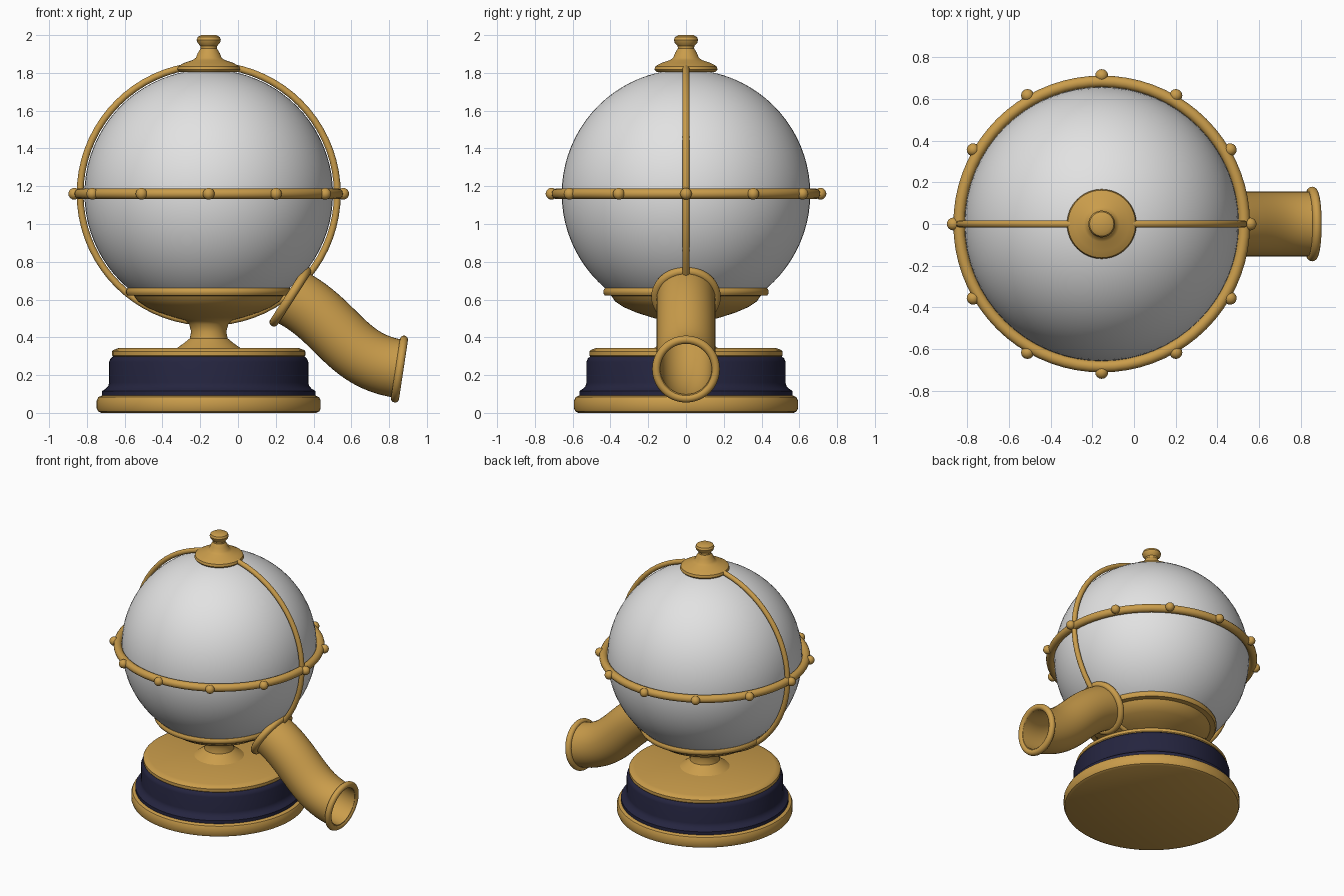
import bpy, bmesh, math
from mathutils import Vector

if "Cube" in bpy.data.objects:
    bpy.data.objects.remove(bpy.data.objects["Cube"])

CX, CZ = -0.155, 1.16   # globe centre


def material(name, rgb):
    m = bpy.data.materials.new(name)
    m.diffuse_color = (*rgb, 1)
    m.use_nodes = True
    m.node_tree.nodes["Principled BSDF"].inputs["Base Color"].default_value = m.diffuse_color
    return m


GOLD = material("gold", (0.59, 0.335, 0.07))
NAVY = material("navy", (0.018, 0.018, 0.05))
WHITE = material("white", (0.76, 0.76, 0.76))


def finish(ob, name, mat, angle=35):
    ob.name = name
    ob.data.materials.clear()
    ob.data.materials.append(mat)
    bpy.ops.object.select_all(action='DESELECT')
    ob.select_set(True)
    bpy.context.view_layer.objects.active = ob
    bpy.ops.object.shade_smooth_by_angle(angle=math.radians(angle))
    return ob


def skin(name, rings, mat, close=False):
    """Bridge rings of points into one surface; single points become poles."""
    bm = bmesh.new()
    vr = [[bm.verts.new(p) for p in r] for r in rings]
    pairs = list(zip(vr, vr[1:])) + ([(vr[-1], vr[0])] if close else [])
    for a, b in pairs:
        n = max(len(a), len(b))
        for i in range(n):
            j = (i + 1) % n
            quad = [a[i % len(a)], a[j % len(a)], b[j % len(b)], b[i % len(b)]]
            bm.faces.new(list(dict.fromkeys(quad)))
    bmesh.ops.recalc_face_normals(bm, faces=bm.faces[:])
    me = bpy.data.meshes.new(name)
    bm.to_mesh(me)
    bm.free()
    ob = bpy.data.objects.new(name, me)
    bpy.context.collection.objects.link(ob)
    return finish(ob, name, mat)


def lathe(name, profile, mat, n=64):
    rings = []
    for r, z in profile:
        if r == 0:
            rings.append([(CX, 0, z)])
        else:
            rings.append([(CX + r * math.cos(2 * math.pi * i / n),
                           r * math.sin(2 * math.pi * i / n), z) for i in range(n)])
    return skin(name, rings, mat)


def torus(name, loc, rot, major, minor, mat):
    bpy.ops.mesh.primitive_torus_add(location=loc, rotation=rot, major_radius=major,
                                     minor_radius=minor, major_segments=72, minor_segments=14)
    return finish(bpy.context.object, name, mat, 60)


def ball(name, loc, r, mat, seg=64, rings=40):
    bpy.ops.mesh.primitive_uv_sphere_add(location=loc, radius=r, segments=seg, ring_count=rings)
    return finish(bpy.context.object, name, mat, 60)


# Globe with equator band, meridian hoop and studs
ball("globe", (CX, 0, CZ), 0.658, WHITE)
torus("equator_band", (CX, 0, CZ), (0, 0, 0), 0.684, 0.028, GOLD)
torus("meridian_hoop", (CX, 0, CZ), (math.pi / 2, 0, 0), 0.681, 0.018, GOLD)
for k in range(12):
    a = k * math.pi / 6
    ball("band_stud", (CX + 0.712 * math.cos(a), 0.712 * math.sin(a), CZ), 0.031, GOLD, 16, 10)

# Cap and finial
lathe("finial", [(0, 1.805), (0.155, 1.805), (0.167, 1.818), (0.162, 1.835), (0.13, 1.853),
                 (0.085, 1.868), (0.068, 1.88), (0.058, 1.905), (0.043, 1.93), (0.044, 1.942),
                 (0.06, 1.96), (0.064, 1.975), (0.058, 1.99), (0.04, 2.0), (0, 2.0)], GOLD)

# Cup, stem and foot under the globe
lathe("cup_and_stem", [(0, 0.49), (0.22, 0.535), (0.4, 0.645), (0.41, 0.66), (0.43, 0.66),
                       (0.438, 0.648), (0.438, 0.634), (0.43, 0.622), (0.395, 0.62),
                       (0.375, 0.59), (0.33, 0.56), (0.26, 0.53), (0.18, 0.505), (0.125, 0.49),
                       (0.104, 0.47), (0.093, 0.43), (0.1, 0.395), (0.13, 0.37),
                       (0.17, 0.342), (0, 0.335)], GOLD)

# Stepped round base
lathe("base_plinth", [(0, 0), (0.57, 0), (0.586, 0.008), (0.593, 0.025), (0.593, 0.065),
                      (0.585, 0.083), (0.565, 0.092), (0, 0.092)], GOLD, 80)
lathe("base_drum", [(0, 0.085), (0.565, 0.085), (0.565, 0.115), (0.545, 0.128), (0.532, 0.142),
                    (0.527, 0.16), (0.527, 0.27), (0.52, 0.288), (0.505, 0.3), (0, 0.3)], NAVY, 80)
lathe("base_top", [(0, 0.297), (0.505, 0.297), (0.512, 0.304), (0.512, 0.325), (0.505, 0.333),
                   (0.475, 0.344), (0, 0.344)], GOLD, 80)

# Curved hollow spout swept along a bezier in the xz plane
P = [Vector(p) for p in ((0.27, 0, 0.62), (0.53, 0, 0.49), (0.57, 0, 0.27), (0.865, 0, 0.232))]


def spout_ring(t, r, n=40):
    s = 1 - t
    c = s**3 * P[0] + 3 * s * s * t * P[1] + 3 * s * t * t * P[2] + t**3 * P[3]
    d = (s * s * (P[1] - P[0]) + 2 * s * t * (P[2] - P[1]) + t * t * (P[3] - P[2])).normalized()
    up = Vector((-d.z, 0, d.x))
    return [c + r * (math.cos(2 * math.pi * i / n) * up
                     + math.sin(2 * math.pi * i / n) * Vector((0, 1, 0))) for i in range(n)]


steps = [i / 20 for i in range(21)]
skin("spout", [spout_ring(t, 0.155) for t in steps]
     + [spout_ring(t, 0.135) for t in reversed(steps)], GOLD, close=True)


# Beaded collars at both ends of the spout
def collar(name, c, d, major, minor):
    rot = Vector((0, 0, 1)).rotation_difference(Vector(d)).to_euler()
    torus(name, c, rot, major, minor, GOLD)


collar("spout_inlet_collar", (0.277, 0, 0.615), (0.84, 0, -0.54), 0.16, 0.024)
collar("spout_outlet_collar", (0.855, 0, 0.232), (0.988, 0, -0.15), 0.157, 0.022)
